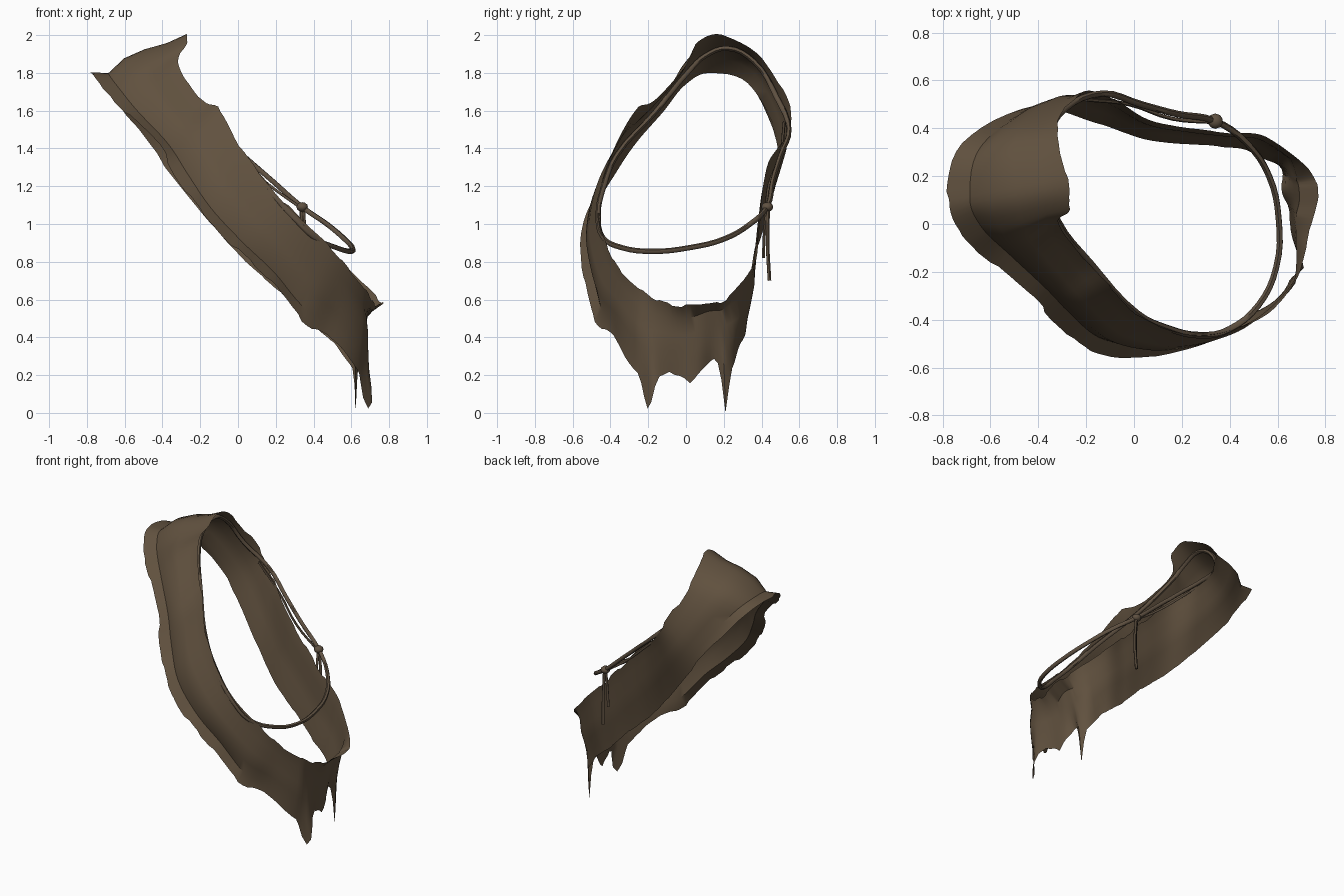
import bpy, bmesh, math, random
from mathutils import Vector

if "Cube" in bpy.data.objects:
    bpy.data.objects.remove(bpy.data.objects["Cube"])

random.seed(4)

def material(name, rgb):
    m = bpy.data.materials.new(name)
    m.diffuse_color = (*rgb, 1)
    m.use_nodes = True
    m.node_tree.nodes["Principled BSDF"].inputs["Base Color"].default_value = m.diffuse_color
    return m

CLOTH = material("brown_cloth", (0.118, 0.082, 0.049))
CORD = material("brown_cord", (0.115, 0.082, 0.053))

# Sash edges: shoulder, down the chest, around the hip, up the back
UPPER = [(-.28, .19, 2.0), (-.275, .06, 1.96), (-.31, 0, 1.84), (-.19, -.17, 1.65), (-.09, -.27, 1.6),
         (.03, -.39, 1.38), (.2, -.455, 1.17), (.34, -.46, 1.02), (.5, -.41, .87), (.6, -.34, .75),
         (.68, -.23, .65), (.71, -.14, .59), (.74, 0, .565), (.77, .13, .58), (.73, .23, .62),
         (.55, .365, .8), (.4, .38, .95), (.24, .4, 1.12), (.06, .435, 1.32), (-.1, .53, 1.46),
         (-.22, .55, 1.62), (-.32, .4, 1.88)]
LOWER = [(-.78, .1, 1.8), (-.72, -.05, 1.72), (-.57, -.18, 1.57), (-.42, -.31, 1.42), (-.32, -.42, 1.24),
         (-.18, -.53, 1.05), (0, -.56, .86), (.18, -.535, .69), (.34, -.48, .49), (.5, -.37, .39),
         (.65, -.26, .22), (.68, -.14, .2), (.65, .02, .19), (.625, .13, .26), (.6, .24, .24),
         (.49, .3, .39), (.35, .325, .5), (.2, .335, .66), (.04, .355, .8), (-.16, .425, 1.03),
         (-.43, .49, 1.37), (-.71, .34, 1.74)]

def closed_spline(points, steps):
    """Smooth closed path through the points."""
    p = [Vector(q) for q in points]
    n, out = len(p), []
    for i in range(n):
        a, b, c, d = (p[(i + k) % n] for k in (-1, 0, 1, 2))
        for s in range(steps):
            t = s / steps
            out.append(.5 * (2 * b + (c - a) * t + (2 * a - 5 * b + 4 * c - d) * t * t
                             + (3 * b - a - 3 * c + d) * t ** 3))
    return out

def bell(x, centre, width):
    return math.exp(-((x - centre) / width) ** 2)

def clamp(x):
    return max(0, min(1, x))

def finish(obj, mat, angle=40):
    obj.data.materials.append(mat)
    bpy.ops.object.select_all(action='DESELECT')
    obj.select_set(True)
    bpy.context.view_layer.objects.active = obj
    if obj.type == 'CURVE':
        bpy.ops.object.convert(target='MESH')
    bpy.ops.object.shade_smooth_by_angle(angle=math.radians(angle))

def wrapped_sheet(name, rows, mat):
    """Mesh from rows of points, wrapped round."""
    bm = bmesh.new()
    grid = [[bm.verts.new(v) for v in r] for r in rows]
    for i, r in enumerate(grid):
        s = grid[(i + 1) % len(grid)]
        for j in range(len(r) - 1):
            bm.faces.new((r[j], r[j + 1], s[j + 1], s[j]))
    me = bpy.data.meshes.new(name)
    bm.to_mesh(me)
    bm.free()
    obj = bpy.data.objects.new(name, me)
    bpy.context.collection.objects.link(obj)
    finish(obj, mat)

# Sash body: (position across, bulge, crease, inset below the hip lip)
SECTION = [(0, 0, 0, 0), (.2, -.004, 0, -.05), (.42, .01, 0, -.05), (.64, .006, 0, -.03),
           (.84, 0, -.036, -.01), (1, 0, 0, 0)]
# Torn hem points: (y, half width, drop)
TATTERS = [(-.2, .036, .18), (.207, .018, .24), (.02, .03, .03), (-.09, .02, -.02), (.15, .02, -.02)]
STEPS = 6
up, low = closed_spline(UPPER, STEPS), closed_spline(LOWER, STEPS)
count = len(up)
rows = []
wear_a = wear_b = 0
for i, (a, b) in enumerate(zip(up, low)):
    along = (up[(i + 1) % count] + low[(i + 1) % count]) - (up[i - 1] + low[i - 1])
    normal = along.cross(b - a).normalized()
    mid = (a + b) / 2
    if normal.dot(mid - Vector((0, 0, 1))) < 0:
        normal.negate()
    hip = clamp((mid.x - .35) / .2)
    lip = clamp((a.x - .68) / .07)
    back = clamp((mid.y - .2) / .15) * clamp((mid.x + .55) / .2)
    if i % 3 == 0:                                # frayed rims
        wear_a, wear_b = random.uniform(-.01, .01), random.uniform(-.01, .01)
    row = []
    for f, off, crease, inset in SECTION:
        pleat = .008 * hip * math.sin(i * .7) * f * f
        fade = (1 - hip) * (1 - back)
        p = a.lerp(b, f) + normal * (off + crease * fade + inset * lip + pleat)
        if hip > .5:
            for y, width, drop in TATTERS:
                g = bell(b.y, y, width) * f ** 5
                p.z -= drop * g
                if y == -.2:
                    p.x += g * (.015 + (b.y - y))
        row.append(p)
    row[0] += (b - a).normalized() * wear_a
    row[-1] += (b - a).normalized() * wear_b
    for p in row:
        p.z = max(p.z, 0)
    rows.append(row)
wrapped_sheet("sash", rows, CLOTH)

def cord(name, pts, radius, cyclic=False):
    cu = bpy.data.curves.new(name, 'CURVE')
    cu.dimensions = '3D'
    cu.bevel_depth, cu.bevel_resolution, cu.resolution_u = radius, 1, 4
    cu.use_fill_caps = True
    sp = cu.splines.new('BEZIER')
    sp.bezier_points.add(len(pts) - 1)
    for bp, co in zip(sp.bezier_points, pts):
        bp.co = co
        bp.handle_left_type = bp.handle_right_type = 'AUTO'
    sp.use_cyclic_u = cyclic
    obj = bpy.data.objects.new(name, cu)
    bpy.context.collection.objects.link(obj)
    finish(obj, CORD, 60)

# Cord loop lying inside the sash and crossing the open side
cord("cord_loop", [(.34, .43, 1.09), (.47, .34, 1.0), (.565, .2, .92), (.605, .02, .875), (.595, -.18, .855),
                   (.52, -.34, .875), (.4, -.44, .93), (.28, -.465, 1.05), (.14, -.435, 1.2), (.01, -.37, 1.36),
                   (-.18, -.165, 1.59), (-.32, .015, 1.81), (-.345, .1, 1.89), (-.35, .22, 1.93), (-.35, .36, 1.86),
                   (-.29, .48, 1.67), (-.13, .545, 1.5), (.03, .5, 1.36), (.18, .46, 1.23)], .014, True)
cord("thin_cord", [(-.2, .52, 1.54), (-.02, .5, 1.37), (.16, .44, 1.21), (.34, .425, 1.08)], .008)

# Knot and its two loose tails
bpy.ops.mesh.primitive_uv_sphere_add(segments=10, ring_count=6, radius=.032, location=(.34, .43, 1.09))
knot = bpy.context.object
knot.name = "knot"
knot.scale = (1, 1, .8)
finish(knot, CORD, 60)
cord("tail_long", [(.345, .435, 1.08), (.355, .432, .9), (.35, .442, .7)], .01)
cord("tail_short", [(.335, .43, 1.08), (.335, .415, .95), (.33, .41, .82)], .009)
